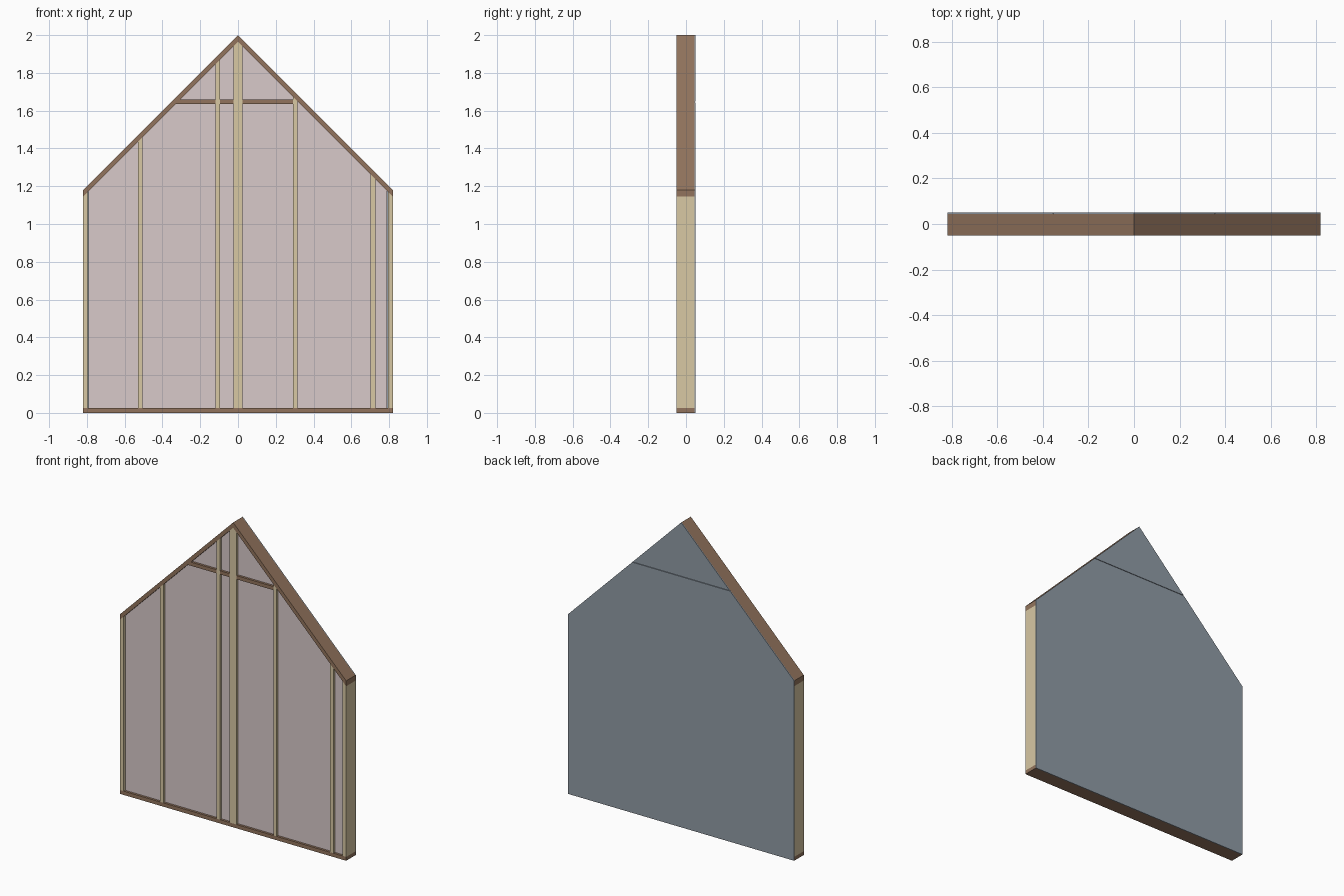
import bpy

if "Cube" in bpy.data.objects:
    bpy.data.objects.remove(bpy.data.objects["Cube"])

HALF, EAVE, APEX = 0.82, 1.18, 2.0    # 45 degree gable outline
T, DROP = 0.025, 0.035                # timber thickness, rafter vertical depth
FRONT, BACK = -0.05, 0.0445           # timber depth
BEAM_LO, BEAM_HI = 1.634, 1.658       # collar beam


def material(name, rgb):
    m = bpy.data.materials.new(name)
    m.diffuse_color = (*rgb, 1)
    m.use_nodes = True
    m.node_tree.nodes["Principled BSDF"].inputs["Base Color"].default_value = m.diffuse_color
    return m


brown = material("plate_brown", (0.29, 0.175, 0.11))
cream = material("stud_cream", (0.69, 0.58, 0.37))
pink = material("insulation_pink", (0.69, 0.59, 0.59))
slate = material("sheathing_grey", (0.28, 0.33, 0.38))


def prism(name, pts, y0, y1, mat):
    """Extrude a front-view (x, z) outline, counter-clockwise, along y."""
    n = len(pts)
    verts = [(x, y, z) for y in (y0, y1) for x, z in pts]
    faces = [tuple(range(n)), tuple(range(2 * n - 1, n - 1, -1))]
    faces += [(i, i + n, (i + 1) % n + n, (i + 1) % n) for i in range(n)]
    me = bpy.data.meshes.new(name)
    me.from_pydata(verts, [], faces)
    me.materials.append(mat)
    ob = bpy.data.objects.new(name, me)
    bpy.context.collection.objects.link(ob)
    return ob


def under(x):
    """Height of the rafter underside."""
    return APEX - DROP - abs(x)


def column(x0, x1, lo, hi):
    """Outline from lo up to hi, trimmed to the rafter underside."""
    kink = APEX - DROP - hi
    xs = sorted({x for x in (x0, x1, -kink, 0.0, kink) if x0 <= x <= x1})
    top = [(x, min(hi, under(x))) for x in reversed(xs)]
    return [(x0, lo), (x1, lo)] + [p for p in top if p[1] > lo + 1e-5]


# Bottom plate
prism("bottom_plate", [(-HALF, 0), (HALF, 0), (HALF, T), (-HALF, T)], FRONT, BACK, brown)

# Rafters, mitred at the ridge and plumb cut at the eaves
prism("rafter_right", [(0, APEX - DROP), (HALF, EAVE - DROP), (HALF, EAVE), (0, APEX)],
      FRONT, BACK, brown)
prism("rafter_left", [(-HALF, EAVE - DROP), (0, APEX - DROP), (0, APEX), (-HALF, EAVE)],
      FRONT, BACK, brown)

# Studs, cut to the roof slope
studs = [(-HALF, -HALF + T), (-0.53, -0.505), (-0.12, -0.095), (-0.025, 0.025),
         (0.291, 0.316), (0.702, 0.727), (HALF - T, HALF)]
for i, (a, b) in enumerate(studs):
    prism(f"stud_{i + 1}", column(a, b, T, 3), FRONT, BACK, cream)

# Collar beam pieces between the studs
left_lo, left_hi = -(APEX - DROP - BEAM_LO), -(APEX - DROP - BEAM_HI)
prism("collar_beam_left", [(left_lo, BEAM_LO), (-0.12, BEAM_LO), (-0.12, BEAM_HI),
                           (left_hi, BEAM_HI)], FRONT, BACK, brown)
for name, a, b in (("collar_beam_middle", -0.095, -0.025), ("collar_beam_right", 0.025, 0.291)):
    prism(name, [(a, BEAM_LO), (b, BEAM_LO), (b, BEAM_HI), (a, BEAM_HI)], FRONT, BACK, brown)

# Insulation in every bay, slightly recessed, with a slim gap at the outer studs
for i in range(len(studs) - 1):
    a, b = studs[i][1], studs[i + 1][0]
    if i == 0:
        a += 0.004
    if i == len(studs) - 2:
        b -= 0.006
    below = BEAM_LO if b < 0.3 else 3
    prism(f"insulation_{i + 1}", column(a, b, T, below), FRONT + 0.015, BACK, pink)
    if -0.2 < b < 0.3:
        a = max(a, left_hi)
        prism(f"insulation_upper_{i + 1}", column(a, b, BEAM_HI, 3), FRONT + 0.015, BACK, pink)

# Back sheathing in two boards with a horizontal seam
SEAM, GAP = 1.646, 0.0015
s0, s1 = APEX - SEAM + GAP, APEX - SEAM - GAP
prism("sheathing_lower", [(-HALF, 0), (HALF, 0), (HALF, EAVE), (s0, SEAM - GAP),
                          (-s0, SEAM - GAP), (-HALF, EAVE)], BACK, 0.05, slate)
prism("sheathing_upper", [(-s1, SEAM + GAP), (s1, SEAM + GAP), (0, APEX)], BACK, 0.05, slate)
